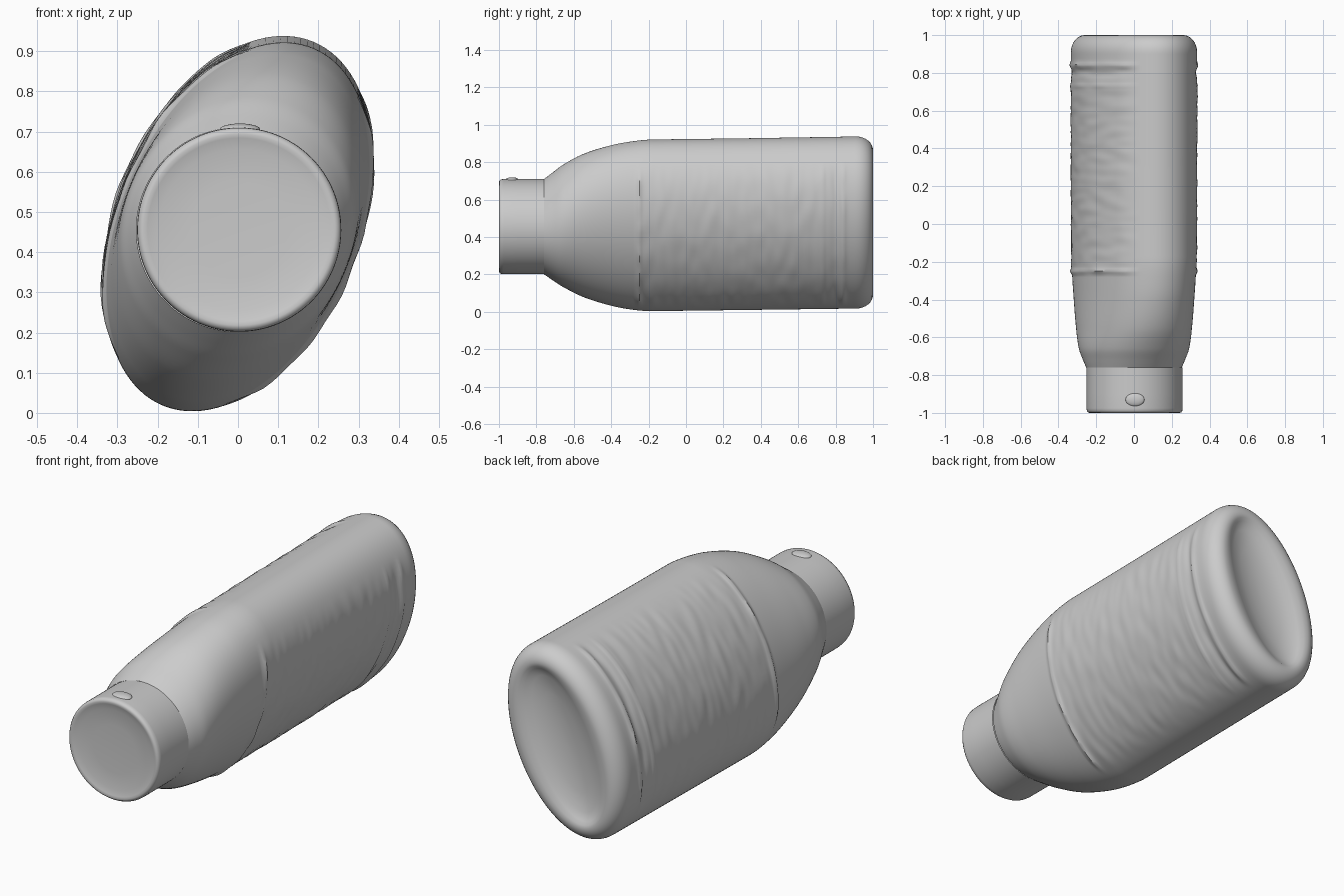
import bpy, bmesh, math
from mathutils import Vector, noise

if "Cube" in bpy.data.objects:
    bpy.data.objects.remove(bpy.data.objects["Cube"])

SEG = 112
TILT = math.radians(23)   # lean of the oval cross-section


def ring(bm, y, a, b, cx, cz, relief=None):
    """Tilted ellipse: a along the long axis, b across it."""
    verts = []
    for i in range(SEG):
        t = 2 * math.pi * i / SEG
        k = relief(y, t) if relief else 0.0
        u, v = (a + k) * math.cos(t), (b + k) * math.sin(t)
        verts.append(bm.verts.new((cx + u * math.sin(TILT) + v * math.cos(TILT), y,
                                   cz + u * math.cos(TILT) - v * math.sin(TILT))))
    return verts


def loft(name, sections, cap_first=False, cap_last=False, relief=None, angle=40):
    bm = bmesh.new()
    rings = [ring(bm, *s, relief) for s in sections]
    for r0, r1 in zip(rings, rings[1:]):
        for i in range(SEG):
            j = (i + 1) % SEG
            bm.faces.new((r0[i], r0[j], r1[j], r1[i]))
    if cap_first:
        bm.faces.new(rings[0])
    if cap_last:
        bm.faces.new(rings[-1])
    bmesh.ops.recalc_face_normals(bm, faces=bm.faces)
    me = bpy.data.meshes.new(name)
    bm.to_mesh(me)
    bm.free()
    ob = bpy.data.objects.new(name, me)
    bpy.context.collection.objects.link(ob)
    bpy.ops.object.select_all(action='DESELECT')
    ob.select_set(True)
    bpy.context.view_layer.objects.active = ob
    bpy.ops.object.shade_smooth_by_angle(angle=math.radians(angle))
    return ob


# Body silhouette: y, half width (x), half height (z), centre height
PROFILE = [(-0.76, 0.253, 0.254, 0.456), (-0.72, 0.270, 0.283, 0.457),
           (-0.66, 0.292, 0.325, 0.460), (-0.55, 0.307, 0.382, 0.462),
           (-0.40, 0.319, 0.429, 0.462), (-0.28, 0.327, 0.451, 0.462),
           (-0.18, 0.331, 0.459, 0.463), (0.30, 0.333, 0.459, 0.469),
           (0.91, 0.334, 0.460, 0.478)]


def body_at(y):
    """Smooth (Hermite) interpolation of the silhouette, as ellipse radii."""
    n = len(PROFILE)
    k = next((i for i in range(n - 1) if y <= PROFILE[i + 1][0]), n - 2)

    def slope(i, c):
        p, q = PROFILE[max(i - 1, 0)], PROFILE[min(i + 1, n - 1)]
        return (q[c] - p[c]) / (q[0] - p[0])

    p, q = PROFILE[k], PROFILE[k + 1]
    h = q[0] - p[0]
    s = (y - p[0]) / h
    out = []
    for c in (1, 2, 3):
        m0, m1 = slope(k, c), slope(k + 1, c)
        if k >= 6:
            m0 = m1 = (q[c] - p[c]) / h
        out.append((2*s**3 - 3*s**2 + 1) * p[c] + (s**3 - 2*s**2 + s) * h * m0
                   + (3*s**2 - 2*s**3) * q[c] + (s**3 - s**2) * h * m1)
    hx, hz, cz = out
    total, diff = hx**2 + hz**2, (hz**2 - hx**2) / math.cos(2 * TILT)
    return math.sqrt((total + diff) / 2), math.sqrt((total - diff) / 2), cz


def label_relief(y, t):
    """Wrinkled label panel on the two broad sides, with ridges at its ends."""
    side = min(1.0, max(0.0, (abs(math.sin(t)) - 0.5) / 0.2))
    if side == 0 or not -0.3 < y < 0.9:
        return 0.0
    pos = Vector((math.cos(t) * 4, y * 20, 3 * math.copysign(1, math.sin(t))))
    n = noise.noise(pos)
    k = 0.0
    if -0.26 < y < 0.72:
        k += 0.002 + 0.004 * n
    for y0, width, height in ((-0.25, 0.012, 0.007), (0.73, 0.012, 0.005),
                              (0.80, 0.022, -0.006), (0.84, 0.014, 0.007)):
        k += height * (1 + n) * math.exp(-((y - y0) / width) ** 2)
    return side * k


# Bottle body with rounded heel
body = []
N = 150
for i in range(N + 1):
    y = -0.76 + 1.67 * i / N
    a, b, cz = body_at(y)
    body.append((y, a, b, 0, cz))
a, b, cz = body_at(0.91)
for i in range(1, 9):
    f = math.pi / 2 * i / 8
    inset = 0.075 * (1 - math.cos(f))
    body.append((0.91 + 0.09 * math.sin(f), a - inset, b - inset, 0, cz))
# Lens-shaped hollow in the base
for fa, fb, y in ((0.81, 0.66, 0.997), (0.78, 0.56, 0.985), (0.70, 0.45, 0.970),
                  (0.50, 0.30, 0.957), (0.25, 0.15, 0.950), (0.04, 0.03, 0.948)):
    body.append((y, a * fa, b * fb, 0, cz))
loft("bottle_body", body, cap_last=True, relief=label_relief)

# Round cap with softly rounded lip and shallow dished face
R, CX, CZ = 0.254, 0.003, 0.456
cap = [(y, r, r, CX, CZ) for y, r in
       ((-0.985, 0.02), (-0.986, 0.12), (-0.990, 0.20), (-0.997, 0.228),
        (-1.0, 0.238), (-0.997, 0.247), (-0.988, 0.253), (-0.975, R),
        (-0.90, R), (-0.82, R), (-0.76, R))]
loft("cap", cap, cap_first=True)

# Small thumb tab on top of the cap
bpy.ops.mesh.primitive_uv_sphere_add(segments=24, ring_count=12, radius=1,
                                     location=(0.005, -0.93, CZ + R - 0.004))
tab = bpy.context.object
tab.name = "cap_tab"
tab.scale = (0.05, 0.035, 0.014)
bpy.ops.object.shade_smooth()
